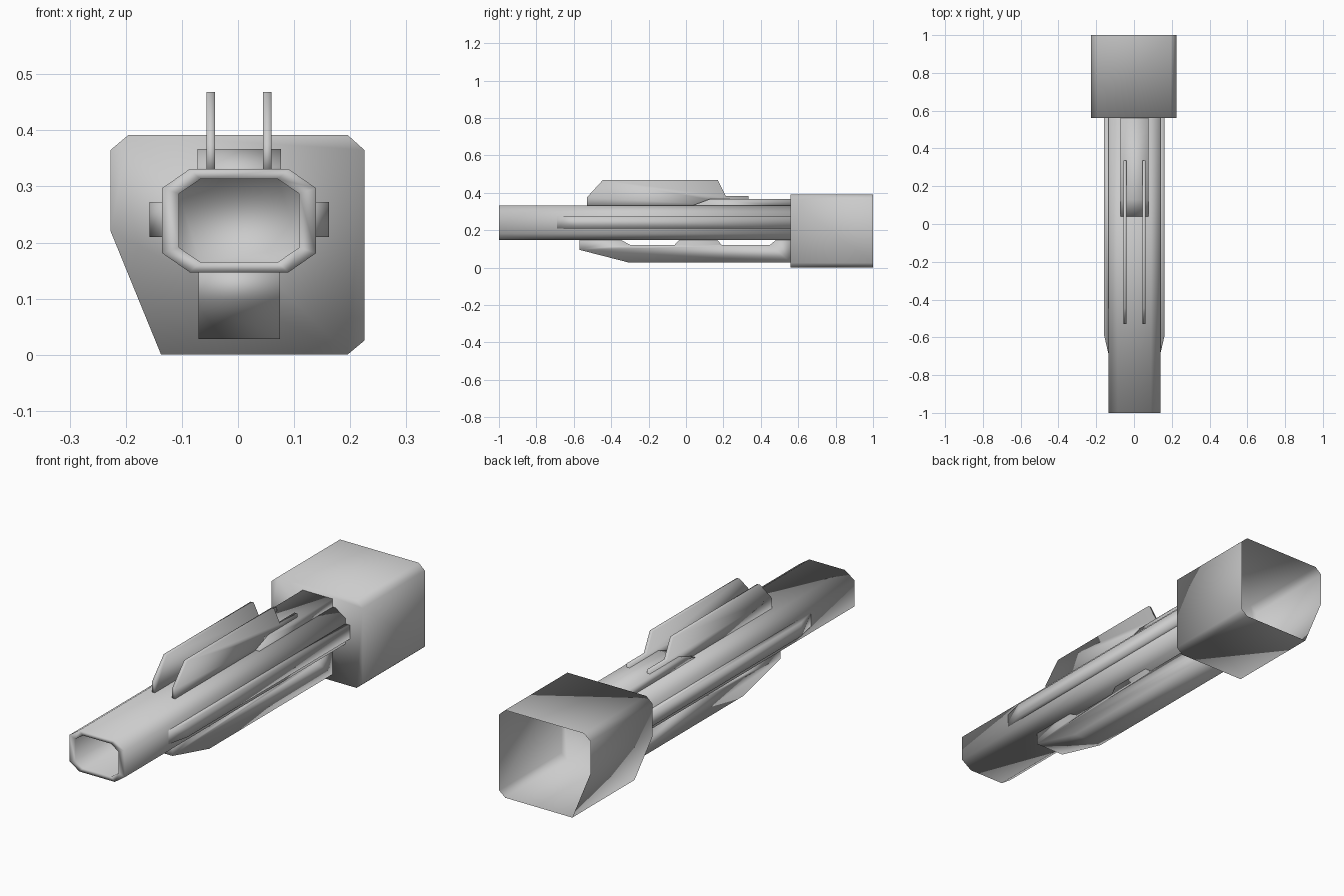
import bpy, bmesh

cube = bpy.data.objects.get("Cube")
if cube:
    bpy.data.objects.remove(cube, do_unlink=True)

grey = bpy.data.materials.new("plain grey")
grey.use_nodes = True
colour = (0.6, 0.6, 0.6, 1)
grey.diffuse_color = colour
grey.node_tree.nodes["Principled BSDF"].inputs["Base Color"].default_value = colour

CX = 0.002  # centre line of the barrel


def loft(name, rings, cap_start=True, cap_end=True):
    """Join matching rings of points into one smooth skin."""
    bm = bmesh.new()
    loops = [[bm.verts.new(p) for p in ring] for ring in rings]
    for a, b in zip(loops, loops[1:]):
        for i in range(len(a)):
            j = (i + 1) % len(a)
            bm.faces.new((a[i], a[j], b[j], b[i]))
    if cap_start:
        bm.faces.new(loops[0][::-1])
    if cap_end:
        bm.faces.new(loops[-1])
    bmesh.ops.recalc_face_normals(bm, faces=bm.faces)
    mesh = bpy.data.meshes.new(name)
    bm.to_mesh(mesh)
    bm.free()
    mesh.materials.append(grey)
    mesh.shade_smooth()
    obj = bpy.data.objects.new(name, mesh)
    bpy.context.collection.objects.link(obj)
    return obj


def side_plate(name, profile, x0, x1):
    """Extrude a (y, z) profile across x."""
    return loft(name, [[(x, y, z) for y, z in profile] for x in (x0, x1)])


def octagon(y, w, h, cw, ch, zc=0.239):
    """Chamfered rectangle ring at depth y, half sizes w and h."""
    quarter = [(w, h - ch), (w - cw, h)]
    pts = quarter + [(-x, z) for x, z in quarter[::-1]]
    pts += [(-x, -z) for x, z in pts]
    return [(CX + x, y, zc + z) for x, z in pts]


# Rear housing: lopsided shell, closed in front and open at the back
outline = [(-0.195, 0.392), (0.195, 0.392), (0.225, 0.365), (0.225, 0.025),
           (0.195, 0), (-0.137, 0), (-0.227, 0.22), (-0.227, 0.365)]
loft("rear_housing", [[(x, y, z) for x, z in outline] for y in (0.56, 1)],
     cap_end=False)

# Barrel with a deep bore
outer = (0.137, 0.092, 0.049, 0.034)
inner = (0.107, 0.074, 0.038, 0.026)
loft("barrel", [octagon(0.56, *outer), octagon(-1, *outer),
                octagon(-1, *inner), octagon(-0.4, *inner)])

# Side rails, tapering into the barrel at the front
for side, name in ((1, "left_rail"), (-1, "right_rail")):
    plan = [(0.12, 0.56), (0.16, 0.56), (0.16, -0.59), (0.137, -0.69), (0.12, -0.69)]
    loft(name, [[(CX + side * x, y, z) for x, y in plan] for z in (0.21, 0.272)])

# Lower rail with two openings under the barrel
side_plate("lower_rail", [
    (-0.57, 0.155), (-0.57, 0.095), (-0.31, 0.028), (0.56, 0.028), (0.56, 0.155),
    (0.49, 0.155), (0.45, 0.122), (0.19, 0.122), (0.16, 0.155),
    (-0.03, 0.155), (-0.06, 0.122), (-0.3, 0.122), (-0.36, 0.155)],
    CX - 0.072, CX + 0.073)

# Top plate with a sloping front
side_plate("top_plate", [(0.04, 0.325), (0.04, 0.334), (0.13, 0.367),
                         (0.56, 0.367), (0.56, 0.325)], CX - 0.074, CX + 0.075)

# Pair of upright fins
fin = [(-0.53, 0.325), (-0.53, 0.375), (-0.445, 0.468), (0.17, 0.468),
       (0.213, 0.383), (0.335, 0.383), (0.335, 0.325)]
for side, name in ((1, "left_fin"), (-1, "right_fin")):
    side_plate(name, fin, CX + side * 0.043, CX + side * 0.058)
